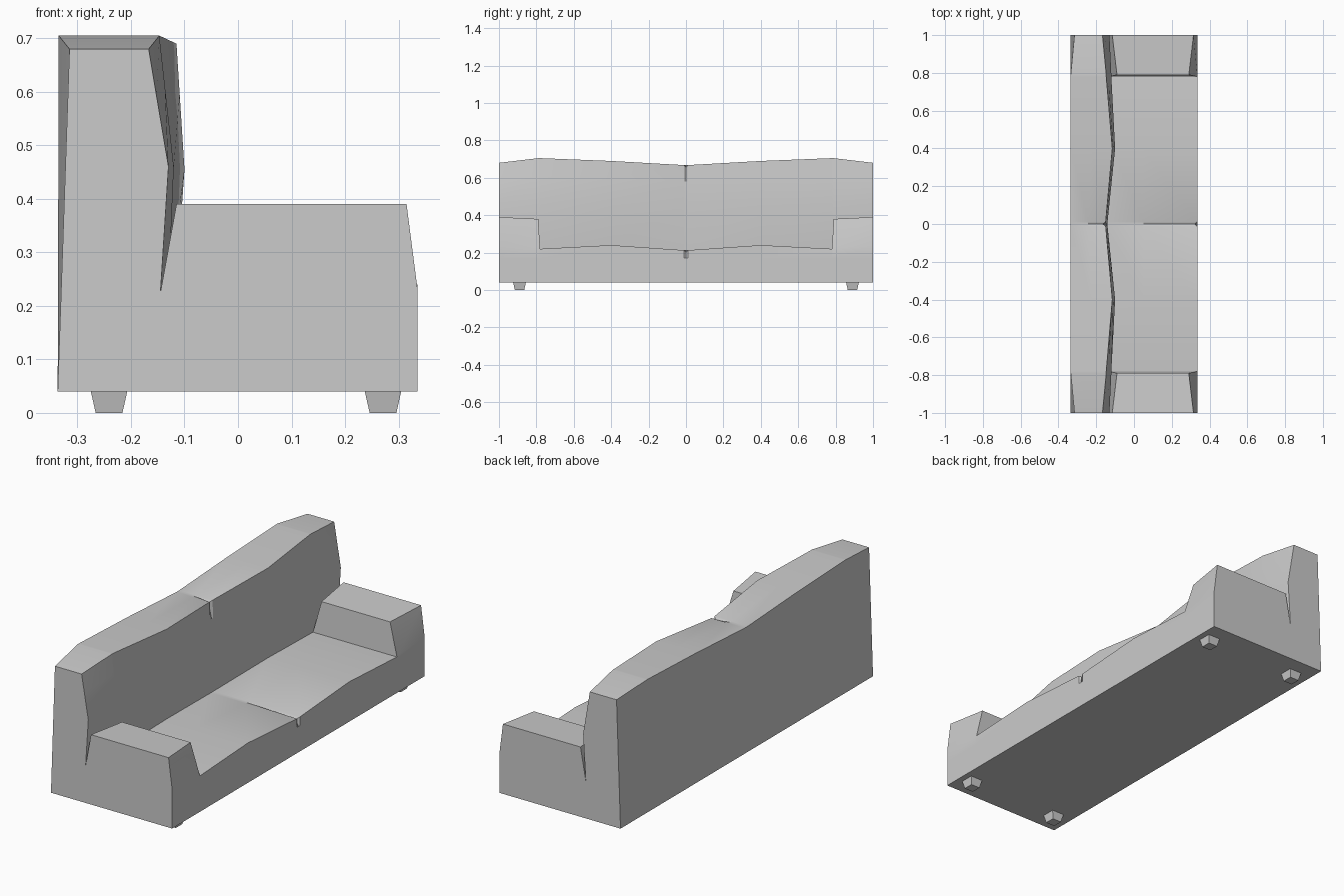
import bpy, bmesh
from mathutils import Vector

if "Cube" in bpy.data.objects:
    bpy.data.objects.remove(bpy.data.objects["Cube"])


def lerp(a, b, t):
    return (a[0] + (b[0] - a[0]) * t, a[1] + (b[1] - a[1]) * t)


def ring(y, back, top, mid, crease, inner, edge, lip, notch=False):
    """Closed (x, z) cross-section of the sofa at one y position."""
    crown = lerp(back, top, 0.5)      # where the back cushion split begins
    split = lerp(top, mid, 0.4)       # where it ends on the front face
    front = (0.335, 0.17)             # where the seat split ends
    if notch:
        top = (top[0] - 0.015, top[1] - 0.012)
        edge = lip = (lip[0] - 0.015, lip[1] - 0.012)
    pts = [(-0.337, 0.04), back, crown, top, split, mid, crease,
           inner, edge, lip, front, (0.335, 0.04)]
    return [Vector((x, y, z)) for x, z in pts]


def finish(name, bm):
    bmesh.ops.remove_doubles(bm, verts=bm.verts, dist=0.0005)
    bmesh.ops.recalc_face_normals(bm, faces=bm.faces)
    mesh = bpy.data.meshes.new(name)
    bm.to_mesh(mesh)
    bm.free()
    obj = bpy.data.objects.new(name, mesh)
    bpy.context.collection.objects.link(obj)
    return obj


# Sections from the outer end of an arm to the middle of the seat
half = [
    ring(1.0, (-0.315, 0.68), (-0.167, 0.68), (-0.13, 0.46), (-0.145, 0.225),
         (-0.115, 0.39), (0.315, 0.39), (0.335, 0.235)),
    ring(0.79, (-0.335, 0.705), (-0.147, 0.705), (-0.12, 0.46), (-0.13, 0.225),
         (-0.09, 0.38), (0.29, 0.38), (0.335, 0.225)),
    ring(0.78, (-0.335, 0.705), (-0.147, 0.705), (-0.12, 0.46), (-0.13, 0.22),
         (-0.13, 0.22), (0.335, 0.22), (0.335, 0.22)),
    ring(0.4, (-0.335, 0.69), (-0.115, 0.69), (-0.10, 0.455), (-0.115, 0.24),
         (0.05, 0.24), (0.335, 0.24), (0.335, 0.24)),
    ring(0.012, (-0.335, 0.668), (-0.15, 0.668), (-0.14, 0.45), (-0.145, 0.213),
         (0.05, 0.213), (0.335, 0.213), (0.335, 0.213)),
    ring(0.0, (-0.335, 0.668), (-0.15, 0.668), (-0.14, 0.45), (-0.145, 0.213),
         (0.05, 0.213), (0.335, 0.213), (0.335, 0.213), notch=True),
]
mirrored = [[Vector((p.x, -p.y, p.z)) for p in r] for r in reversed(half[:-1])]

# Sofa body: back, arms and seat as one lofted shell
bm = bmesh.new()
loops = [[bm.verts.new(p) for p in r] for r in half + mirrored]
for a, b in zip(loops, loops[1:]):
    for i in range(len(a)):
        j = (i + 1) % len(a)
        bm.faces.new((a[i], a[j], b[j], b[i]))
bm.faces.new(loops[0])
bm.faces.new(loops[-1])
body = finish("sofa_body", bm)
bpy.context.view_layer.objects.active = body
body.select_set(True)
bpy.ops.object.shade_smooth_by_angle(angle=0.45)

# Four short tapered feet
for end, x in (("back", -0.241), ("front", 0.271)):
    for side, y in (("left", -0.89), ("right", 0.89)):
        bm = bmesh.new()
        bmesh.ops.create_cube(bm, size=1.0)
        for v in bm.verts:
            r = 0.068 if v.co.z > 0 else 0.05
            v.co = Vector((x + v.co.x * r, y + v.co.y * r, 0.04 if v.co.z > 0 else 0.0))
        finish(f"{end}_{side}_foot", bm)
